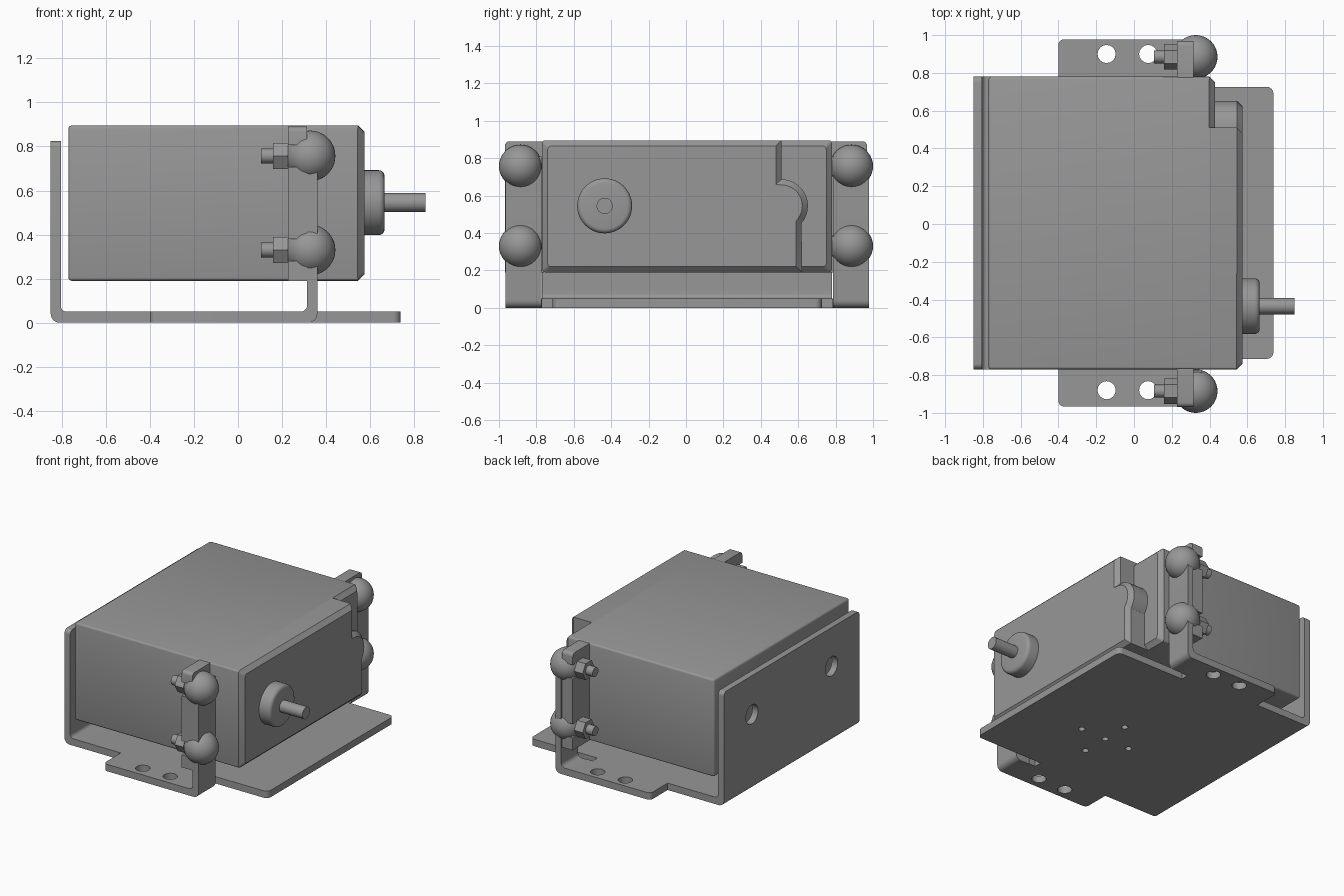
import bpy, bmesh, math
from mathutils import Vector, Matrix

if "Cube" in bpy.data.objects:
    bpy.data.objects.remove(bpy.data.objects["Cube"])

DARK = bpy.data.materials.new('dark_grey')
DARK.diffuse_color = (0.31, 0.31, 0.31, 1)
DARK.use_nodes = True
DARK.node_tree.nodes["Principled BSDF"].inputs["Base Color"].default_value = DARK.diffuse_color

def arc(cx, cy, r, a0, a1, n):
    """Points on an arc, angles in degrees."""
    angles = [math.radians(a0 + (a1 - a0) * k / n) for k in range(n + 1)]
    return [(cx + r * math.cos(t), cy + r * math.sin(t)) for t in angles]

def rounded(pts, radii, n=6):
    """Round chosen right-angled polygon corners: radii = {index: radius}."""
    out = []
    for i, p in enumerate(pts):
        r = radii.get(i, 0)
        p = Vector(p)
        if not r:
            out.append(tuple(p))
            continue
        a = (Vector(pts[i - 1]) - p).normalized()
        b = (Vector(pts[(i + 1) % len(pts)]) - p).normalized()
        c = p + (a + b) * r
        for k in range(n + 1):
            t = k / n * math.pi / 2
            out.append(tuple(c - b * r * math.cos(t) - a * r * math.sin(t)))
    return out

def to_object(name, bm):
    bmesh.ops.recalc_face_normals(bm, faces=bm.faces)
    me = bpy.data.meshes.new(name)
    bm.to_mesh(me)
    bm.free()
    me.materials.append(DARK)
    ob = bpy.data.objects.new(name, me)
    bpy.context.collection.objects.link(ob)
    bpy.ops.object.select_all(action='DESELECT')
    ob.select_set(True)
    bpy.context.view_layer.objects.active = ob
    bpy.ops.object.shade_smooth_by_angle(angle=math.radians(30))
    return ob

def prism(name, pts, axis, lo, hi, bevels=(), holes=()):
    """Extrude a 2D profile with round holes (u, v, r); bevels = (edge test, size, segments)."""
    put = {'x': lambda p, h: (h, p[0], p[1]),
           'y': lambda p, h: (p[0], h, p[1]),
           'z': lambda p, h: (p[0], p[1], h)}[axis]
    bm = bmesh.new()
    loops = [pts] + [arc(u, v, r, 0, 337.5, 15) for u, v, r in holes]
    if holes:
        edges = []
        for loop in loops:
            vs = [bm.verts.new(put(p, lo)) for p in loop]
            edges += [bm.edges.new((vs[i - 1], vs[i])) for i in range(len(vs))]
        bmesh.ops.triangle_fill(bm, use_beauty=True, use_dissolve=False, edges=edges,
                                normal=put((0, 0), 1))
    else:
        bm.faces.new([bm.verts.new(put(p, lo)) for p in pts])
    new = bmesh.ops.extrude_face_region(bm, geom=bm.faces[:], use_keep_orig=True)['geom']
    bmesh.ops.translate(bm, vec=put((0, 0), hi - lo),
                        verts=[g for g in new if isinstance(g, bmesh.types.BMVert)])
    bmesh.ops.recalc_face_normals(bm, faces=bm.faces)
    for test, size, seg in bevels:
        edges = [e for e in bm.edges if test(e.verts[0].co, e.verts[1].co)]
        bmesh.ops.bevel(bm, geom=edges, offset=size, offset_type='OFFSET',
                        segments=seg, profile=0.5, affect='EDGES')
    return to_object(name, bm)

def near(a, b, c=None):
    return abs(a - b) < 1e-4 and (c is None or abs(a - c) < 1e-4)

def cylinder(name, x0, x1, y, z, r, n=32, bevel=0):
    """Cylinder along x, optionally with a rounded front rim."""
    bm = bmesh.new()
    bmesh.ops.create_cone(bm, cap_ends=True, segments=n, radius1=r, radius2=r, depth=x1 - x0)
    if bevel:
        rim = [e for e in bm.edges if e.verts[0].co.z > 0 and e.verts[1].co.z > 0]
        bmesh.ops.bevel(bm, geom=rim, offset=bevel, segments=4, profile=0.5, affect='EDGES')
    bm.transform(Matrix.Translation(((x0 + x1) / 2, y, z)) @ Matrix.Rotation(math.pi / 2, 4, 'Y'))
    return to_object(name, bm)

# Bracket base: plate with two side tabs and relief slits
T = 0.05
half = lambda s: [(-0.7, s * 0.775), (-0.4, s * 0.775), (-0.4, s * 0.972), (0.25, s * 0.972),
                  (0.25, s * 0.775), (0.2, s * 0.775), (0.2, s * 0.72), (0.738, s * 0.72)]
plan = [(x, y + 0.006) for x, y in half(-1) + half(1)[::-1]]
holes = [(x, y, 0.048) for x in (-0.145, 0.075) for y in (-0.88, 0.9)]
holes += [(0.08 + dx, -0.2 + dy, 0.022)
          for dx, dy in ((0, 0), (0.2, 0), (-0.2, 0), (0, 0.2), (0, -0.2))]
prism('bracket_base', rounded(plan, {2: 0.03, 7: 0.035, 8: 0.035, 13: 0.03}), 'z', 0, T,
      holes=holes)

# Bracket back: rounded bend, then a wall with two round holes
bend = [(-0.85, 0), (-0.7, 0), (-0.7, T), (-0.804, T), (-0.804, 0.1), (-0.85, 0.1)]
prism('bracket_back_bend', rounded(bend, {0: 0.04, 3: 0.025}), 'y', -0.769, 0.781)
wall = [(-0.769, 0.1), (0.781, 0.1), (0.781, 0.825), (-0.769, 0.825)]
prism('bracket_back_wall', rounded(wall, {2: 0.03, 3: 0.03}), 'x', -0.85, -0.804,
      holes=[(-0.45, 0.545, 0.07), (0.46, 0.545, 0.07)])

# Bracket upright tabs, bent up from the side tabs
tab = [(0.25, 0), (0.36, 0), (0.36, 0.81), (0.314, 0.81), (0.314, T), (0.25, T)]
for label, y0, y1 in (('left', -0.966, -0.772), ('right', 0.785, 0.978)):
    prism('bracket_tab_' + label, rounded(tab, {1: 0.04, 4: 0.03}), 'y', y0, y1)

# Housing main block: chamfered front, soft edges elsewhere
rect = [(-0.77, 0.19), (0.78, 0.19), (0.78, 0.895), (-0.77, 0.895)]
prism('housing', rect, 'x', -0.77, 0.43,
      [(lambda a, b: near(a.x, b.x, 0.43), 0.03, 1),
       (lambda a, b: near(a.x, b.x, -0.77) or not near(a.x, b.x), 0.015, 3)])

# Housing front: stepped outline with a round bulge, chamfered face
face = [(-0.77, 0.19), (0.619, 0.19)] + arc(0.51, 0.545, 0.142, -40, 90, 13)
face += [(0.51, 0.895), (-0.77, 0.895)]
prism('housing_front', face, 'x', 0.39, 0.575,
      [(lambda a, b: near(a.x, b.x, 0.575), 0.03, 1),
       (lambda a, b: not near(a.x, b.x) and max(a.y, b.y) < -0.7, 0.015, 3)])

# Mounting flanges on both sides, with slots open to the outside for the bolts
LEVELS = (('lower', 0.33), ('upper', 0.757))
for label, s in (('left', -1), ('right', 1)):
    lug = [(0.76, 0.19), (0.969, 0.19)]
    for _, z in LEVELS:
        lug += [(0.969, z - 0.05)] + arc(0.885, z, 0.05, 270, 90, 10) + [(0.969, z + 0.05)]
    lug += arc(0.944, 0.865, 0.025, 0, 90, 4) + [(0.76, 0.89)]
    prism('flange_' + label, [(s * y, z) for y, z in lug], 'x', 0.228, 0.314)

# Output boss and shaft
cylinder('shaft_boss', 0.56, 0.665, -0.435, 0.545, 0.147, 48, bevel=0.025)
cylinder('shaft', 0.65, 0.85, -0.435, 0.545, 0.043)

# Ball-headed bolts with hexagonal nuts
for side, y in (('left', -0.885), ('right', 0.885)):
    for level, z in LEVELS:
        tag = f'_{side}_{level}'
        bm = bmesh.new()
        bmesh.ops.create_uvsphere(bm, u_segments=40, v_segments=20, radius=0.115,
                                  matrix=Matrix.Translation((0.327, y, z)))
        to_object('bolt_head' + tag, bm)
        cylinder('bolt' + tag, 0.105, 0.3, y, z, 0.034, 24)
        cylinder('nut' + tag, 0.16, 0.228, y, z, 0.068, 6)
